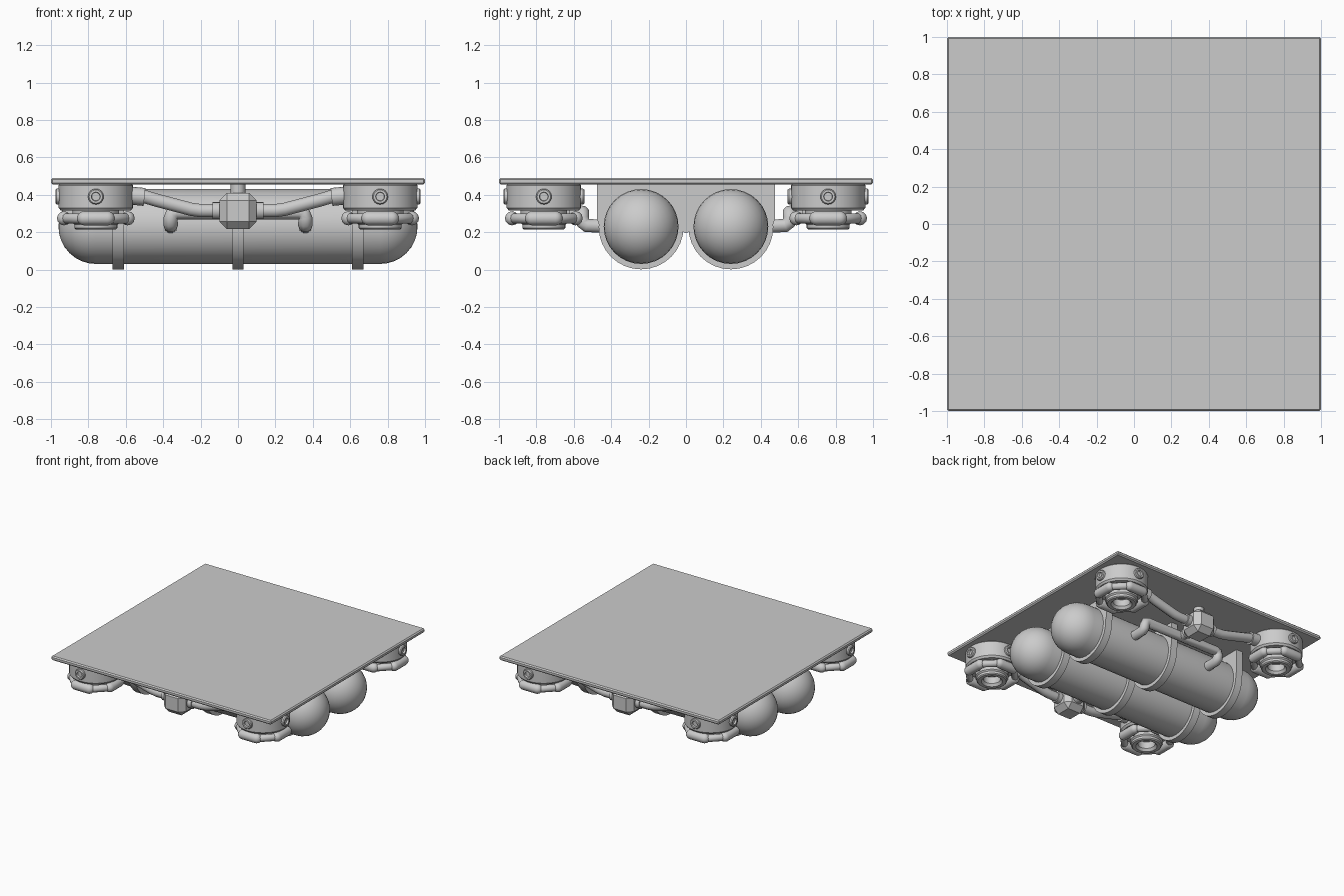
import bpy, bmesh
from math import sin, cos, pi, radians
from mathutils import Vector, Matrix

if "Cube" in bpy.data.objects:
    bpy.data.objects.remove(bpy.data.objects["Cube"])


def finish(name, bm, angle=35):
    bmesh.ops.recalc_face_normals(bm, faces=bm.faces)
    me = bpy.data.meshes.new(name)
    bm.to_mesh(me)
    bm.free()
    me.shade_smooth()
    me.set_sharp_from_angle(angle=radians(angle))
    ob = bpy.data.objects.new(name, me)
    bpy.context.collection.objects.link(ob)
    return ob


def lathe(bm, profile, origin, axis=(0, 0, 1), sides=32):
    """Revolve (radius, height) points about an axis through origin."""
    mat = Matrix.Translation(origin) @ Vector((0, 0, 1)).rotation_difference(Vector(axis)).to_matrix().to_4x4()
    rings = []
    for r, h in profile:
        if r == 0:
            rings.append([bm.verts.new(mat @ Vector((0, 0, h)))])
        else:
            rings.append([bm.verts.new(mat @ Vector((r * cos(2 * pi * i / sides), r * sin(2 * pi * i / sides), h)))
                          for i in range(sides)])
    for a, b in zip(rings, rings[1:]):
        for i in range(sides):
            j = (i + 1) % sides
            quad = [a[i % len(a)], a[j % len(a)], b[j % len(b)], b[i % len(b)]]
            bm.faces.new(list(dict.fromkeys(quad)))


def rod(bm, p, q, r, sides=12):
    d = Vector(q) - Vector(p)
    lathe(bm, [(0, 0), (r, 0), (r, d.length), (0, d.length)], p, d.normalized(), sides)


def capsule_profile(r, half, steps=8):
    end = [(r * sin(pi / 2 * i / steps), half - r + r * cos(pi / 2 * i / steps)) for i in range(1, steps + 1)]
    return [(0, -half)] + [(a, -b) for a, b in end] + end[::-1] + [(0, half)]


def box(bm, centre, size, bevel=0):
    vs = bmesh.ops.create_cube(bm, size=1, matrix=Matrix.Translation(centre) @ Matrix.Diagonal((*size, 1)))["verts"]
    if bevel:
        es = list({e for v in vs for e in v.link_edges})
        bmesh.ops.bevel(bm, geom=es, offset=bevel, segments=1, affect='EDGES', profile=0.5)


def tube(name, pts, r, cyclic=False):
    cu = bpy.data.curves.new(name, 'CURVE')
    cu.dimensions = '3D'
    cu.bevel_depth = r
    cu.bevel_resolution = 3
    cu.use_fill_caps = True
    sp = cu.splines.new('POLY')
    sp.points.add(len(pts) - 1)
    for p, c in zip(sp.points, pts):
        p.co = (*c, 1)
    sp.use_cyclic_u = cyclic
    sp.use_smooth = True
    bpy.context.collection.objects.link(bpy.data.objects.new(name, cu))


# Deck plate
bm = bmesh.new()
box(bm, (0, 0, 0.4725), (2, 2, 0.035), 0.009)
finish("deck_plate", bm, 20)

# Gas tanks
for s in (-1, 1):
    bm = bmesh.new()
    lathe(bm, capsule_profile(0.2, 0.96), (0, s * 0.24, 0.23), (1, 0, 0))
    finish("tank", bm)

# Tank brackets: hanger block plus a strap round each tank
for x in (-0.64, 0, 0.64):
    bm = bmesh.new()
    half = [(0.475, 0.46), (0.475, 0.27), (0.455, 0.21)]
    outline = half + [(-y, z) for y, z in half[::-1]]
    face = bm.faces.new([bm.verts.new((x - 0.03, y, z)) for y, z in outline])
    ext = bmesh.ops.extrude_face_region(bm, geom=[face])
    bmesh.ops.translate(bm, vec=(0.06, 0, 0), verts=[v for v in ext["geom"] if isinstance(v, bmesh.types.BMVert)])
    for s in (-1, 1):
        lathe(bm, [(0.195, -0.03), (0.227, -0.03), (0.227, 0.03), (0.195, 0.03), (0.195, -0.03)],
              (x, s * 0.24, 0.228), (1, 0, 0))
    rod(bm, (x - 0.035, 0, 0.215), (x + 0.035, 0, 0.215), 0.02)
    finish("tank_bracket", bm)

# Thrusters at the four corners
C = 0.76
for sx in (-1, 1):
    for sy in (-1, 1):
        cx, cy = sx * C, sy * C
        bm = bmesh.new()
        lathe(bm, [(0, 0.46), (0.19, 0.46), (0.199, 0.45), (0.199, 0.33), (0.187, 0.315), (0.125, 0.315),
                   (0.125, 0.25), (0.115, 0.24), (0.115, 0.222), (0.107, 0.215), (0.08, 0.215),
                   (0.065, 0.235), (0.065, 0.29), (0, 0.29)], (cx, cy, 0))
        # Round sockets on the casing
        for dx, dy in ((1, 0), (-1, 0), (0, 1), (0, -1)):
            lathe(bm, [(0.042, 0), (0.042, 0.03), (0.036, 0.037), (0.024, 0.037), (0.022, 0.022), (0, 0.022)],
                  (cx + dx * 0.18, cy + dy * 0.18, 0.39), (dx, dy, 0), 16)
        finish("thruster_casing", bm)
        # Ring of cushions round the nozzle
        bm = bmesh.new()
        for dx, dy in ((1, 0), (-1, 0), (0, 1), (0, -1)):
            lathe(bm, capsule_profile(0.038, 0.1, 5), (cx + dx * 0.17, cy + dy * 0.17, 0.274), (dy, dx, 0), 12)
            rod(bm, (cx + dx * 0.11, cy + dy * 0.11, 0.28), (cx + dx * 0.17, cy + dy * 0.17, 0.28), 0.02, 8)
        finish("nozzle_cushions", bm)
        R = 0.17 / cos(pi / 8)
        tube("nozzle_ring", [(cx + R * cos(pi / 8 + k * pi / 4), cy + R * sin(pi / 8 + k * pi / 4), 0.274)
                             for k in range(8)], 0.028, True)

# Feed lines on front and back
for sy in (-1, 1):
    y = sy * C
    bm = bmesh.new()
    box(bm, (0, y, 0.313), (0.2, 0.2, 0.195), 0.042)
    finish("valve_block", bm, 20)
    bm = bmesh.new()
    rod(bm, (0, y, 0.38), (0, y, 0.46), 0.04)
    rod(bm, (0, y - sy * 0.08, 0.31), (0, y - sy * 0.14, 0.31), 0.048)
    for sx in (-1, 1):
        rod(bm, (sx * 0.09, y, 0.315), (sx * 0.135, y, 0.315), 0.046, 16)
        rod(bm, (sx * 0.50, y, 0.388), (sx * 0.57, y, 0.395), 0.048, 16)
    finish("pipe_collars", bm)
    for sx in (-1, 1):
        tube("thruster_pipe", [(sx * a, y, z) for a, z in
             ((0.1, 0.315), (0.2, 0.315), (0.25, 0.322), (0.44, 0.372), (0.49, 0.387), (0.57, 0.395))], 0.037)
    tube("link_pipe", [(0, y, 0.31), (0, sy * 0.555, 0.305)], 0.035)
    # Manifold with an elbow into the tank at each end
    run = [(0.33, 0.555, 0.305), (0.352, 0.555, 0.298), (0.36, 0.555, 0.275), (0.36, 0.55, 0.25),
           (0.36, 0.53, 0.235), (0.36, 0.42, 0.232)]
    tube("tank_manifold", [(-a, sy * b, c) for a, b, c in run[::-1]] + [(a, sy * b, c) for a, b, c in run], 0.038)
